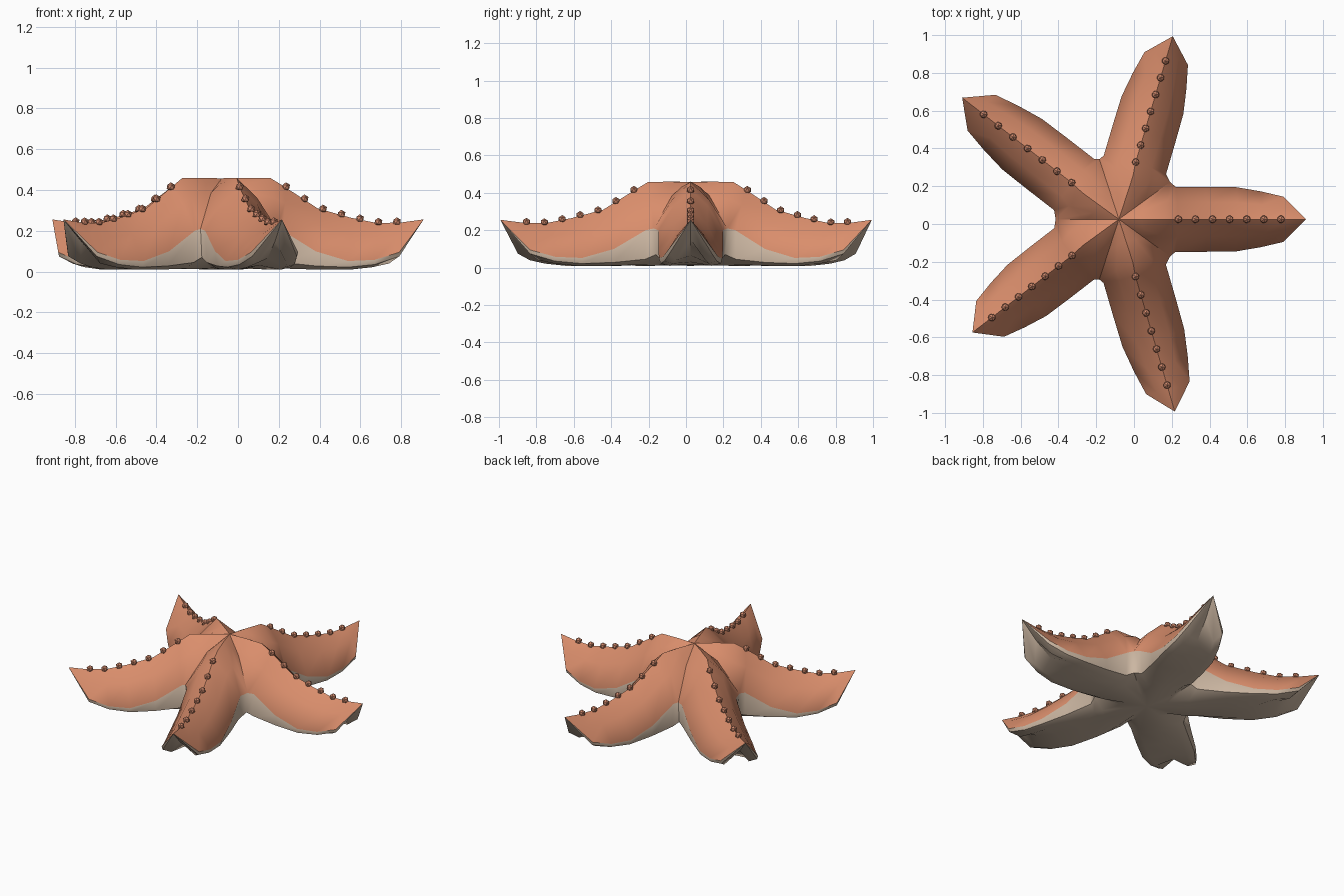
import bpy, bmesh, math
from mathutils import Vector

if "Cube" in bpy.data.objects:
    bpy.data.objects.remove(bpy.data.objects["Cube"])

def material(name, rgb):
    m = bpy.data.materials.new(name)
    m.diffuse_color = (*rgb, 1)
    m.use_nodes = True
    m.node_tree.nodes["Principled BSDF"].inputs["Base Color"].default_value = m.diffuse_color
    return m

ORANGE = material("coral_orange", (0.70, 0.27, 0.15))
CREAM = material("sandy_cream", (0.60, 0.47, 0.36))
BUMP = material("bump_orange", (0.60, 0.24, 0.145))

CX, CY = -0.08, 0.025
# arm direction in degrees, arm length
ARMS = [(0, .99), (73.6, 1.01), (142.2, 1.05), (217.7, .98), (286.2, 1.06)]
# arm stations: u, half width, ridge z, edge z, low z, keel u, keel z, groove z
STATIONS = [
    (.31, .172, .415, .200, .045, .31, .015, .016),
    (.47, .172, .310, .100, .028, .47, .010, .018),
    (.63, .170, .265, .052, .022, .63, .010, .030),
    (.76, .148, .238, .058, .035, .74, .022, .065),
    (.88, .120, .241, .095, .075, .82, .040, .150),
]

def place(u, v, z, deg):
    a = math.radians(deg)
    return Vector((CX + u * math.cos(a) - v * math.sin(a),
                   CY + u * math.sin(a) + v * math.cos(a), z))

def ring(half, deg):
    """half = ridge, shoulder, edge, low, keel, groove; mirrored into a loop of 10"""
    pts = half + [(u, -v, z) for u, v, z in half[4:0:-1]]
    return [place(*p, deg) for p in pts]

def web_ring(r, u_ridge, z_ridge, z_edge, r_low, z_low, deg):
    """ring of the central disc whose edges lie on the valley between arms"""
    c, s = math.cos(math.radians(36)), math.sin(math.radians(36))
    shoulder = ((u_ridge + r * c) / 2, r * s * .5, z_edge + (z_ridge - z_edge) * .62)
    return ring([(u_ridge, 0, z_ridge), shoulder, (r * c, r * s, z_edge),
                 (r_low * c, r_low * s, z_low), (r_low * c, r_low * s * .55, .012), (r_low * c, 0, .012)], deg)

def arm_ring(st, length, deg):
    u, w, zr, ze, zl, ku, kz, zg = st
    k = (length - .3) / .69
    f = lambda t: .3 + (t - .3) * k if t > .3 else t
    u, ku = f(u), f(ku)
    return ring([(u, 0, zr), (u, w * .52, ze + (zr - ze) * .62), (u - .01, w, ze),
                 (u - .01, w * .95, zl), (ku, w * .65, kz), (u, 0, zg)], deg)

# starfish body: top skin orange, underside cream
bm = bmesh.new()
def face(pts, mat):
    f = bm.faces.new([bm.verts.new(p) for p in pts])
    f.material_index = mat
    f.smooth = True

for i, (deg, length) in enumerate(ARMS):
    base = 72 * i
    rings = [web_ring(.17, .12, .460, .385, .15, .018, base),
             web_ring(.335, .24, .458, .210, .315, .070, base)]
    rings += [arm_ring(s, length, deg) for s in STATIONS]
    top, under = Vector((CX, CY, .457)), Vector((CX, CY, .010))
    tip = place(length, 0, .256, deg)
    for j in range(10):
        n = (j + 1) % 10
        is_top = j in (0, 1, 8, 9)
        wall = j in (2, 7)
        mat = 0 if is_top else 1
        if not wall:
            face([top if is_top else under, rings[0][j], rings[0][n]], mat)
        for k in range(len(rings) - 1):
            if wall and k == 0:
                continue
            a, b = rings[k], rings[k + 1]
            face([a[j], b[j], b[n], a[n]], mat)
        face([rings[-1][j], tip, rings[-1][n]], mat)

bmesh.ops.remove_doubles(bm, verts=bm.verts, dist=.0005)
bmesh.ops.recalc_face_normals(bm, faces=bm.faces)
me = bpy.data.meshes.new("starfish_body")
bm.to_mesh(me)
bm.free()
me.materials.append(ORANGE)
me.materials.append(CREAM)
body = bpy.data.objects.new("starfish_body", me)
bpy.context.collection.objects.link(body)
bpy.context.view_layer.objects.active = body
body.select_set(True)
bpy.ops.object.shade_smooth_by_angle(angle=math.radians(50))

# rows of small bumps along each arm ridge
RIDGE = [(.24, .458)] + [(s[0], s[2]) for s in STATIONS] + [(.99, .256)]
def ridge_z(u):
    for (a, za), (b, zb) in zip(RIDGE, RIDGE[1:]):
        if u <= b:
            return za + (zb - za) * (u - a) / (b - a)

for i, (deg, length) in enumerate(ARMS):
    bm = bmesh.new()
    for n in range(7):
        u = .315 + n * .0905
        p = place(.3 + (u - .3) * (length - .3) / .69, 0, ridge_z(u) + .004, deg)
        v = bmesh.ops.create_icosphere(bm, subdivisions=1, radius=.022)["verts"]
        bmesh.ops.translate(bm, verts=v, vec=p)
    me = bpy.data.meshes.new(f"arm_bumps_{i + 1}")
    bm.to_mesh(me)
    bm.free()
    me.materials.append(BUMP)
    bpy.context.collection.objects.link(bpy.data.objects.new(me.name, me))
